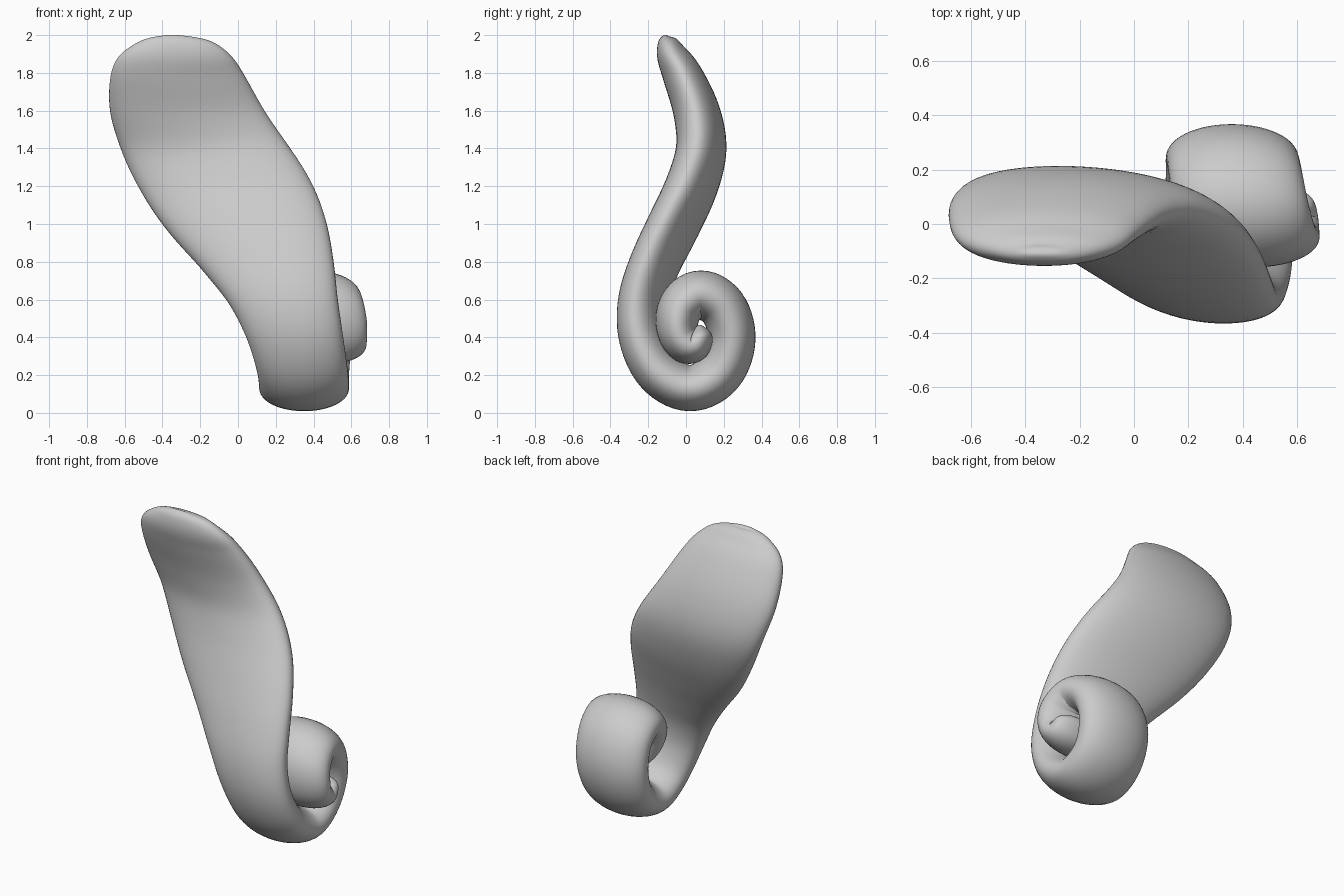
import bpy, bmesh, math
from mathutils import Vector

# Stations from the broad tip down into the coil:
# y, z, half thickness, left x, right x, sideways tilt
stations = [
    (-0.100, 1.999, 0.003, -0.36, -0.34, 0.0),
    (-0.102, 1.99, 0.030, -0.45, -0.23, 0.0),
    (-0.097, 1.96, 0.057, -0.535, -0.125, 0.0),
    (-0.073, 1.89, 0.084, -0.63, -0.035, 0.0),
    (-0.02, 1.79, 0.106, -0.677, 0.035, 0.0),
    (0.055, 1.60, 0.124, -0.683, 0.145, -0.01),
    (0.082, 1.40, 0.132, -0.625, 0.28, -0.03),
    (0.030, 1.20, 0.133, -0.525, 0.395, -0.045),
    (-0.062, 1.00, 0.130, -0.385, 0.468, -0.055),
    (-0.160, 0.80, 0.127, -0.21, 0.507, -0.05),
    (-0.232, 0.60, 0.124, -0.06, 0.53, -0.035),
    (-0.233, 0.40, 0.124, 0.04, 0.56, -0.02),
    (-0.145, 0.215, 0.126, 0.10, 0.585, -0.005),
    (0.02, 0.128, 0.126, 0.11, 0.59, 0.0),
    (0.18, 0.21, 0.127, 0.115, 0.59, 0.0),
    (0.245, 0.39, 0.127, 0.115, 0.605, 0.0),
    (0.195, 0.56, 0.130, 0.125, 0.62, 0.0),
    (0.075, 0.627, 0.134, 0.14, 0.645, 0.0),
    (-0.02, 0.57, 0.125, 0.16, 0.67, 0.0),
    (-0.048, 0.48, 0.114, 0.19, 0.685, 0.0),
    (-0.03, 0.395, 0.107, 0.23, 0.685, 0.0),
    (0.025, 0.355, 0.103, 0.28, 0.68, 0.0),
    (0.065, 0.385, 0.080, 0.33, 0.67, 0.0),
    (0.074, 0.425, 0.060, 0.38, 0.65, 0.0),
    (0.070, 0.468, 0.004, 0.48, 0.56, 0.0),
]


def smooth(keys, steps):
    """Catmull-Rom interpolation of the stations."""
    keys = [keys[0]] + keys + [keys[-1]]
    out = []
    for i in range(1, len(keys) - 2):
        for j in range(steps):
            t = j / steps
            out.append([0.5 * (2 * b + (c - a) * t + (2 * a - 5 * b + 4 * c - d) * t * t
                               + (3 * b - a - 3 * c + d) * t ** 3)
                        for a, b, c, d in zip(*keys[i - 1:i + 3])])
    out.append(list(keys[-1]))
    return out


# Loft oval sections along the path
path = smooth(stations, 7)
sides = 56
bm = bmesh.new()
rings = []
for i, (y, z, h, xl, xr, tilt) in enumerate(path):
    a, b = path[max(i - 1, 0)], path[min(i + 1, len(path) - 1)]
    tangent = Vector((0, b[0] - a[0], b[1] - a[1])).normalized()
    normal = Vector((0, -tangent.z, tangent.y))
    ring = []
    for k in range(sides):
        ang = 2 * math.pi * k / sides
        u, v = math.cos(ang), math.sin(ang)
        v = math.copysign(abs(v) ** 0.95, v)
        p = Vector(((xl + xr) / 2 + u * (xr - xl) / 2, y, z)) + normal * (v * h + u * tilt)
        ring.append(bm.verts.new(p))
    rings.append(ring)
for r, s in zip(rings, rings[1:]):
    for k in range(sides):
        n = (k + 1) % sides
        bm.faces.new((r[k], r[n], s[n], s[k]))
bm.faces.new(rings[0])
bm.faces.new(rings[-1])
bmesh.ops.recalc_face_normals(bm, faces=bm.faces)

# Relax small ripples of the lofted skin
for _ in range(6):
    bmesh.ops.smooth_vert(bm, verts=bm.verts, factor=0.5,
                          use_axis_x=True, use_axis_y=True, use_axis_z=True)
for f in bm.faces:
    f.smooth = True

mesh = bpy.data.meshes.new("curled_band")
bm.to_mesh(mesh)
bm.free()
band = bpy.data.objects.new("curled_band", mesh)
bpy.context.collection.objects.link(band)
